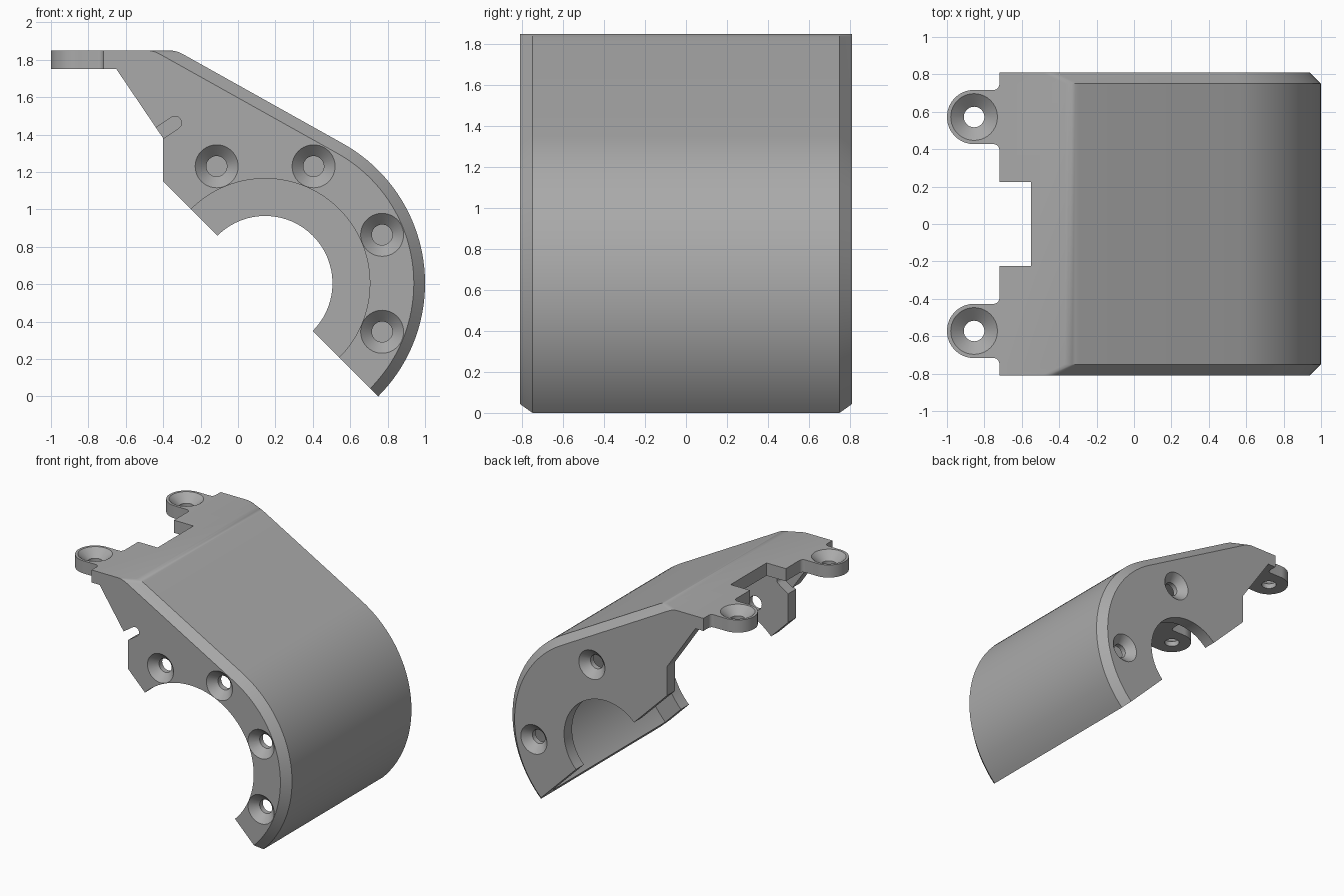
import bpy, bmesh, math
from mathutils import Vector, Matrix

if "Cube" in bpy.data.objects:
    bpy.data.objects.remove(bpy.data.objects["Cube"], do_unlink=True)

# Main dimensions
CX, CZ = 0.145, 0.605          # centre of the round shell
R_OUT, R_BORE, R_FRONT = 0.855, 0.36, 0.56
HALF, CHAMFER, WALL = 0.81, 0.06, 0.1
TOP, UNDER, BEND = 1.85, 1.75, -0.33
dist = math.hypot(BEND - CX, TOP - CZ)
TANGENT = math.atan2(TOP - CZ, BEND - CX) - math.acos(R_OUT / dist)
SLOPE = math.pi / 2 - TANGENT

grey = bpy.data.materials.new("plain grey")
grey.use_nodes = True
grey.diffuse_color = (0.4, 0.4, 0.4, 1)
grey.node_tree.nodes["Principled BSDF"].inputs["Base Color"].default_value = grey.diffuse_color


def arc(cx, cz, r, a, b, n):
    return [(cx + r * math.cos(a + (b - a) * i / n), cz + r * math.sin(a + (b - a) * i / n))
            for i in range(n + 1)]


def loft(name, rings):
    """Closed solid through rings of 3D points."""
    bm = bmesh.new()
    loops = [[bm.verts.new(p) for p in ring] for ring in rings]
    n = len(loops[0])
    for a, b in zip(loops, loops[1:]):
        for i in range(n):
            bm.faces.new((a[i], a[(i + 1) % n], b[(i + 1) % n], b[i]))
    bm.faces.new(loops[0][::-1])
    bm.faces.new(loops[-1])
    bmesh.ops.recalc_face_normals(bm, faces=bm.faces)
    mesh = bpy.data.meshes.new(name)
    bm.to_mesh(mesh)
    bm.free()
    mesh.materials.append(grey)
    obj = bpy.data.objects.new(name, mesh)
    bpy.context.collection.objects.link(obj)
    return obj


def prism(name, outline, y0, y1):
    return loft(name, [[(x, y, z) for x, z in outline] for y in (y0, y1)])


def screw_cutter(place, axis, rim):
    """Countersunk hole; axis points into the material."""
    turn = Vector(axis).to_track_quat('Z', 'Y').to_matrix().to_4x4()
    m = Matrix.Translation(place) @ turn
    steps = [(rim + 0.02, -0.02), (rim, 0), (0.055, 0.06), (0.055, 0.15)]
    return loft("screw_cutter", [[m @ Vector((x, y, h)) for x, y in arc(0, 0, r, 0, math.tau, 40)[:-1]]
                                 for r, h in steps])


def activate(obj):
    bpy.ops.object.select_all(action='DESELECT')
    obj.select_set(True)
    bpy.context.view_layer.objects.active = obj


def cut(obj, cutter):
    cutter.hide_render = True
    mod = obj.modifiers.new("cut", 'BOOLEAN')
    mod.operation, mod.solver, mod.object = 'DIFFERENCE', 'EXACT', cutter
    activate(obj)
    bpy.ops.object.modifier_apply(modifier=mod.name)
    bpy.data.objects.remove(cutter, do_unlink=True)


def outer_curve(offset, top, end):
    """Bend, sloping line and round shell, moved inward by offset."""
    bend = Vector((BEND - offset / math.sin(SLOPE) + (TOP - top) / math.tan(SLOPE), top))
    a = bend - Vector((0.04, 0))
    b = bend + 0.04 * Vector((math.cos(SLOPE), -math.sin(SLOPE)))
    pts = [tuple(a.lerp(bend, t / 4).lerp(bend.lerp(b, t / 4), t / 4)) for t in range(5)]
    return pts + arc(CX, CZ, R_OUT - offset, TANGENT, end, 40)


# Housing with chamfered outer edges
def section(offset):
    return (outer_curve(offset, TOP, -math.pi / 4)
            + arc(CX, CZ, R_BORE, -math.pi / 4, math.pi * 0.75, 48)
            + [(-0.40, 1.15), (-0.40, 1.38), (-0.65, UNDER), (-0.72, UNDER), (-0.72, TOP)])


stations = [(-HALF, CHAMFER), (CHAMFER - HALF, 0), (HALF - CHAMFER, 0), (HALF, CHAMFER)]
housing = loft("housing", [[(x, y, z) for x, z in section(off)] for y, off in stations])

# Hollow interior, open at the lower left
cavity = outer_curve(WALL, UNDER - 0.001, -math.pi / 3) + [(-0.5, 0), (-1.1, 0.5), (-0.95, UNDER - 0.001)]
cut(housing, prism("cavity_cutter", cavity, WALL - HALF, HALF - WALL))

# Wider opening in the front plate
cut(housing, prism("front_bore_cutter", arc(CX, CZ, R_FRONT, 0, math.tau, 96)[:-1], -1, -0.6))

# Gap between the tabs
cut(housing, prism("gap_cutter", [(-0.9, 1.6), (-0.55, 1.6), (-0.55, 2), (-0.9, 2)], -0.225, 0.225))

# Small slot in the front plate
lean = math.atan2(0.25, 0.37)
slot = arc(-0.337, 1.463, 0.035, lean - math.pi / 2, lean + math.pi / 2, 12)
slot += [(x - 0.2 * math.cos(lean), z - 0.2 * math.sin(lean)) for x, z in (slot[-1], slot[0])]
cut(housing, prism("slot_cutter", slot, -1, -0.6))

# Countersunk holes in the front and back plates
for k in range(4):
    a = math.radians(112.5 - 45 * k)
    cut(housing, screw_cutter((CX + 0.677 * math.cos(a), -HALF, CZ + 0.677 * math.sin(a)), (0, 1, 0), 0.115))
for x, z in ((0.26, 1.22), (0.77, 0.49)):
    cut(housing, screw_cutter((x, HALF, z), (0, -1, 0), 0.115))

# Rounded mounting tabs
parts = [housing]
for side, label in ((-1, "front"), (1, "back")):
    r, f = 0.145, 0.03
    plan = arc(-0.855, 0, r, math.pi / 2, math.pi * 1.5, 32)
    fillet = arc(-0.72 - f, r + f, f, 0, -math.pi / 2, 6)
    plan = [(x, -y) for x, y in fillet[::-1]][::-1] + plan[::-1] + fillet[::-1]
    plan = [(x, y + side * 0.572) for x, y in plan]
    tab = loft(label + "_tab", [[(x, y, z) for x, y in plan] for z in (UNDER, TOP)])
    cut(tab, screw_cutter((-0.855, side * 0.572, TOP), (0, 0, -1), 0.125))
    parts.append(tab)

for obj in parts:
    activate(obj)
    bpy.ops.object.shade_smooth_by_angle(angle=math.radians(25))
